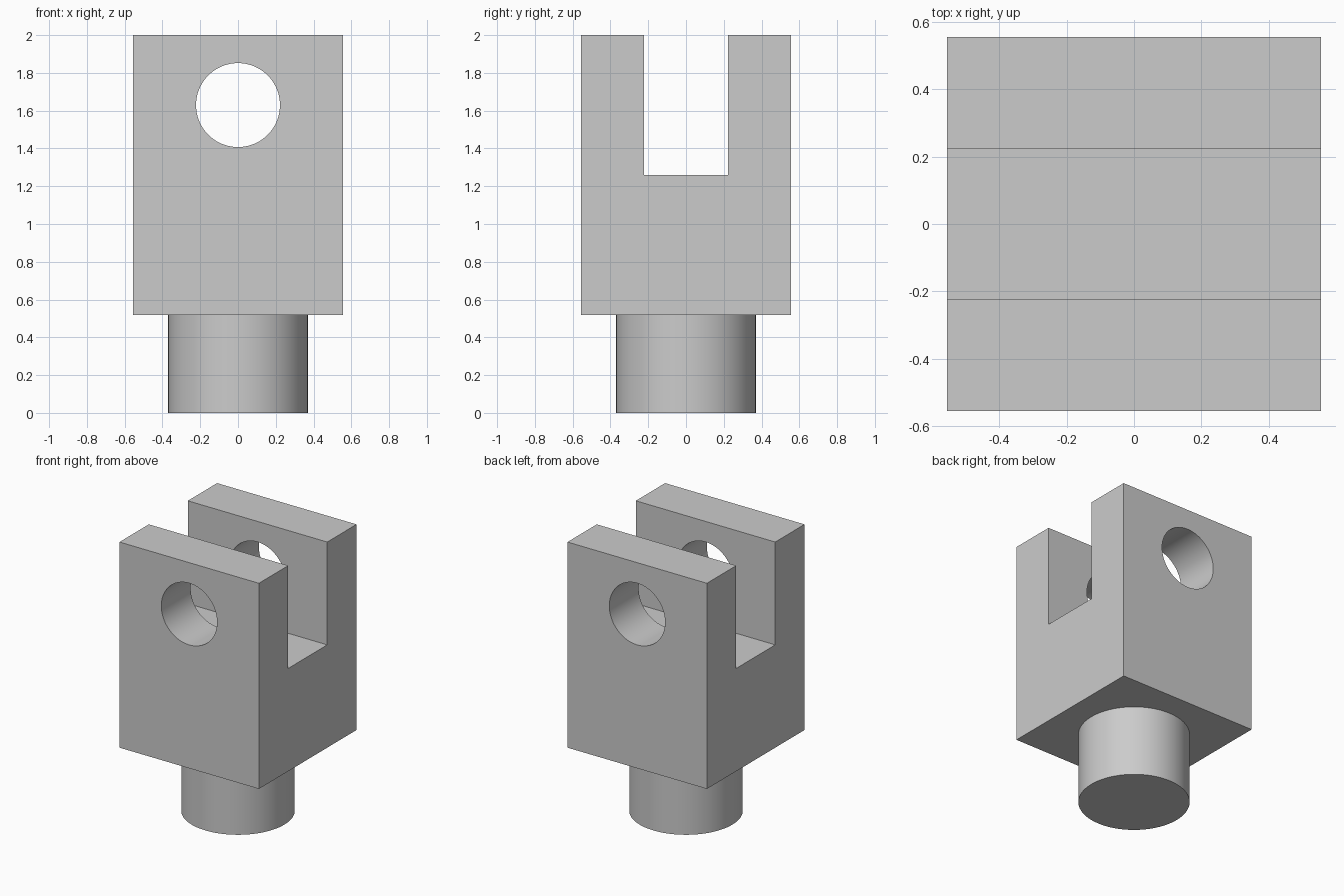
import bpy
from math import radians

cube = bpy.data.objects.get("Cube")
if cube:
    bpy.data.objects.remove(cube, do_unlink=True)

# Dimensions
UNIT = 2 / 54
WIDTH, SHANK_H, TOP = 30 * UNIT, 14 * UNIT, 2.0
SLOT_W, SLOT_Z = 12 * UNIT, 34 * UNIT
HOLE_R, HOLE_Z = 6 * UNIT, 44 * UNIT
SHANK_R = 10 * UNIT

steel = bpy.data.materials.new("grey steel")
steel.use_nodes = True
colour = (0.6, 0.6, 0.6, 1)
steel.diffuse_color = colour
steel.node_tree.nodes["Principled BSDF"].inputs["Base Color"].default_value = colour


def block(name, size, z0, z1):
    bpy.ops.mesh.primitive_cube_add(size=1, location=(0, 0, (z0 + z1) / 2))
    return finish(name, (size[0], size[1], z1 - z0))


def cylinder(name, radius, depth, z, tilt=0):
    bpy.ops.mesh.primitive_cylinder_add(vertices=96, radius=radius, depth=depth,
                                        location=(0, 0, z), rotation=(tilt, 0, 0))
    return finish(name, (1, 1, 1))


def finish(name, scale):
    obj = bpy.context.object
    obj.name = name
    obj.scale = scale
    bpy.ops.object.transform_apply(location=True, rotation=True, scale=True)
    obj.data.materials.append(steel)
    return obj


def combine(target, tool, operation):
    mod = target.modifiers.new(tool.name, "BOOLEAN")
    mod.object, mod.operation, mod.solver = tool, operation, "EXACT"
    bpy.context.view_layer.objects.active = target
    bpy.ops.object.modifier_apply(modifier=mod.name)
    bpy.data.objects.remove(tool, do_unlink=True)


# Square fork body with a round shank below
fork = block("clevis_fork", (WIDTH, WIDTH), SHANK_H, TOP)
shank_top = SHANK_H + 0.2
combine(fork, cylinder("shank", SHANK_R, shank_top, shank_top / 2), "UNION")

# Slot between the two arms, then the pin hole through both
combine(fork, block("slot_cutter", (2, SLOT_W), SLOT_Z, TOP + 0.2), "DIFFERENCE")
combine(fork, cylinder("pin_hole_cutter", HOLE_R, 2, HOLE_Z, radians(90)), "DIFFERENCE")

# Smooth round walls, sharp machined edges
bpy.ops.object.select_all(action="DESELECT")
fork.select_set(True)
bpy.context.view_layer.objects.active = fork
bpy.ops.object.shade_smooth_by_angle(angle=radians(30))
